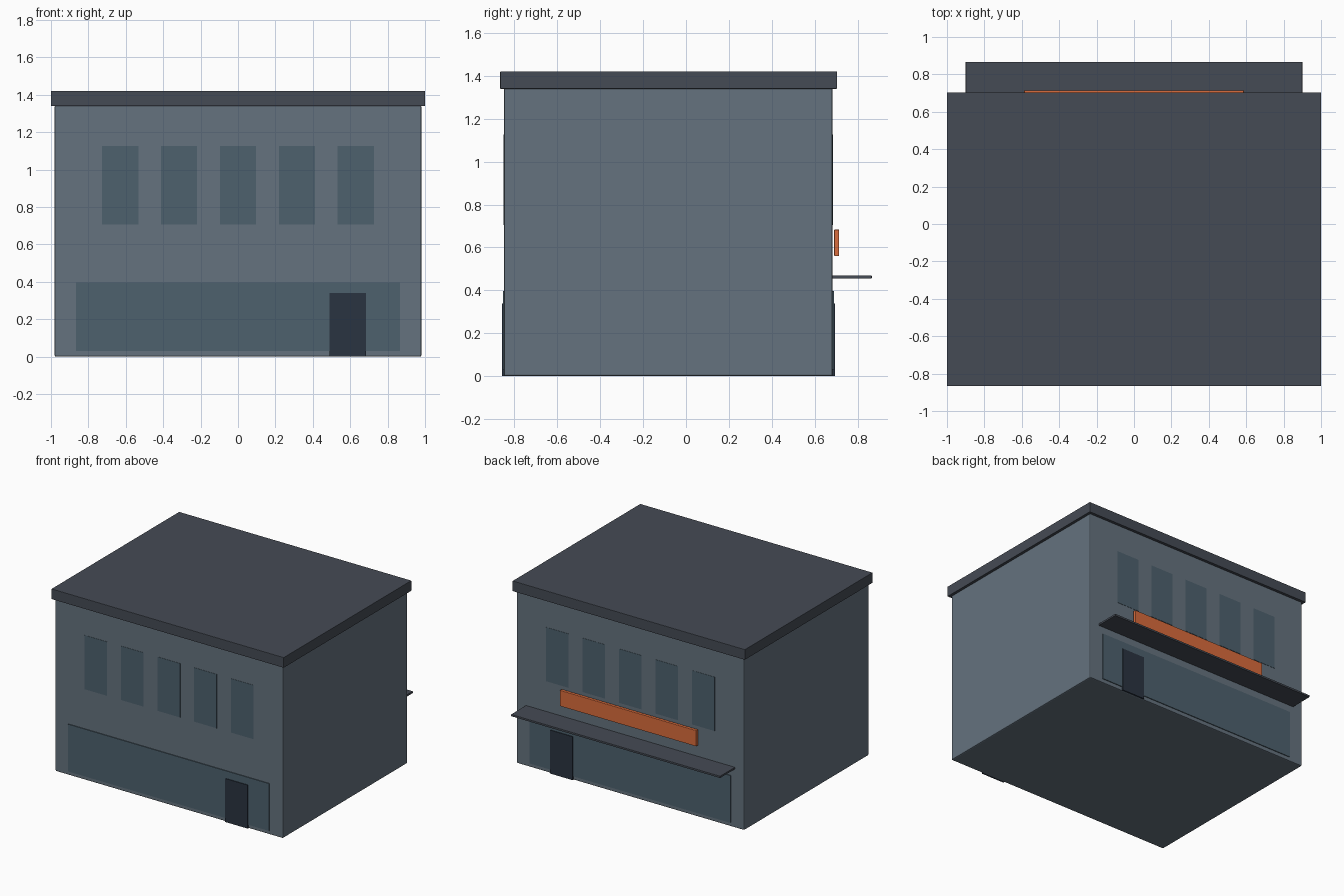
import bpy

if "Cube" in bpy.data.objects:
    bpy.data.objects.remove(bpy.data.objects["Cube"])


def material(name, rgb):
    m = bpy.data.materials.new(name)
    m.diffuse_color = (*rgb, 1)
    m.use_nodes = True
    m.node_tree.nodes["Principled BSDF"].inputs["Base Color"].default_value = m.diffuse_color
    return m


WALL = material("wall_grey", (0.13, 0.17, 0.21))
TRIM = material("dark_trim", (0.06, 0.07, 0.09))
GLASS = material("glass", (0.075, 0.12, 0.155))
DOOR = material("door_dark", (0.023, 0.034, 0.053))
SIGN = material("sign_orange", (0.70, 0.15, 0.045))


def box(name, x, y, z, mat, bevel=0):
    """Box from (min, max) ranges on each axis, optionally with softened edges."""
    ranges = (x, y, z)
    bpy.ops.mesh.primitive_cube_add(size=1, location=[(a + b) / 2 for a, b in ranges])
    ob = bpy.context.object
    ob.name = name
    ob.scale = [b - a for a, b in ranges]
    bpy.ops.object.transform_apply(location=False, rotation=False, scale=True)
    ob.data.materials.append(mat)
    if bevel:
        mod = ob.modifiers.new("soft_edges", "BEVEL")
        mod.width = bevel
        mod.segments = 2
    return ob


FRONT, BACK = -0.848, 0.684


def through(out):
    """Depth range showing equally on the front and back walls."""
    return (FRONT - out, BACK + out)


# Main block and roof slab
box("building_body", (-0.98, 0.98), (FRONT, BACK), (0, 1.345), WALL, 0.008)
box("roof_cap", (-1, 1), (FRONT - 0.018, BACK + 0.02), (1.34, 1.42), TRIM, 0.002)

# Upper windows, shown on both faces
for i in range(5):
    cx = (i - 2) * 0.315
    box(f"upper_window_{i + 1}", (cx - 0.097, cx + 0.097), through(0.002), (0.706, 1.126), GLASS)

# Shop glazing and door, shown on both faces
box("shop_glazing", (-0.865, 0.865), through(0.006), (0.03, 0.398), GLASS)
box("door", (0.49, 0.685), through(0.011), (0.002, 0.34), DOOR)

# Canopy and sign panel on the back face
box("canopy", (-0.90, 0.90), (BACK - 0.002, 0.866), (0.455, 0.47), TRIM, 0.002)
box("sign_panel", (-0.587, 0.587), (0.691, 0.714), (0.56, 0.683), SIGN, 0.002)
